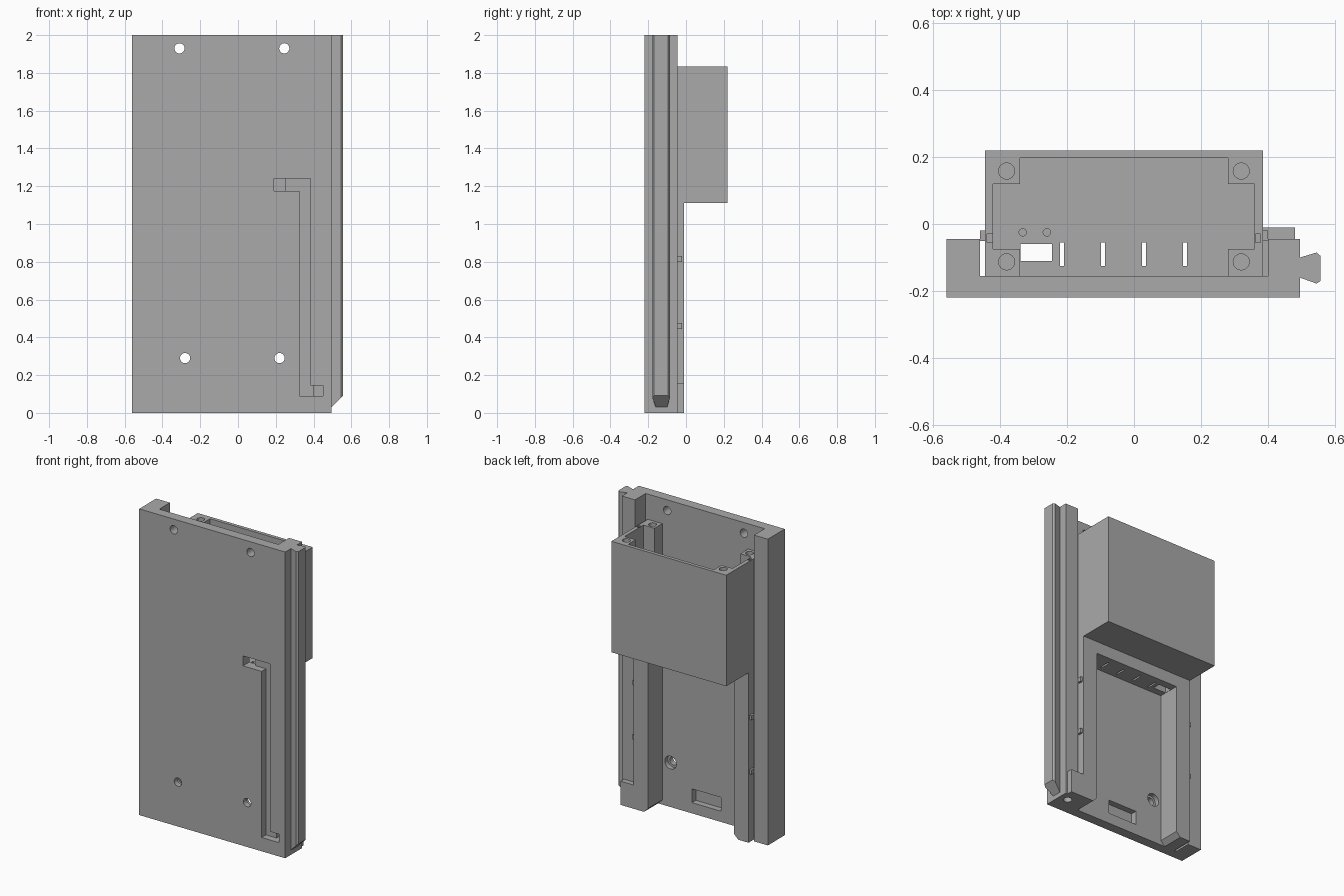
import bpy
import bmesh
import math

default = bpy.data.objects.get("Cube")
if default:
    bpy.data.objects.remove(default, do_unlink=True)

grey = bpy.data.materials.new("plain_grey")
grey.use_nodes = True
grey.diffuse_color = (0.4, 0.4, 0.4, 1)
grey.node_tree.nodes["Principled BSDF"].inputs["Base Color"].default_value = (0.4, 0.4, 0.4, 1)


def prism(name, points, low, high, axis="z"):
    """Extrude a flat outline along z (points are x, y) or y (points are x, z)."""
    bm = bmesh.new()
    place = (lambda p, t: (p[0], p[1], t)) if axis == "z" else (lambda p, t: (p[0], t, p[1]))
    face = bm.faces.new([bm.verts.new(place(p, low)) for p in points])
    new = bmesh.ops.extrude_face_region(bm, geom=[face])["geom"]
    for v in new:
        if isinstance(v, bmesh.types.BMVert):
            v.co["xyz".index(axis)] = high
    bmesh.ops.recalc_face_normals(bm, faces=bm.faces)
    mesh = bpy.data.meshes.new(name)
    bm.to_mesh(mesh)
    bm.free()
    mesh.materials.append(grey)
    ob = bpy.data.objects.new(name, mesh)
    bpy.context.collection.objects.link(ob)
    return ob


def box(name, x0, x1, y0, y1, z0, z1):
    return prism(name, [(x0, y0), (x1, y0), (x1, y1), (x0, y1)], z0, z1)


def rod(name, x, p, r, low, high, axis="z"):
    ring = [math.tau * i / 24 for i in range(24)]
    return prism(name, [(x + r * math.cos(a), p + r * math.sin(a)) for a in ring], low, high, axis)


def cut(ob, cutters):
    for c in cutters:
        c.hide_render = True
        mod = ob.modifiers.new("cut", "BOOLEAN")
        mod.operation = "DIFFERENCE"
        mod.solver = "EXACT"
        mod.object = c
        bpy.context.view_layer.objects.active = ob
        bpy.ops.object.modifier_apply(modifier=mod.name)
        bpy.data.objects.remove(c, do_unlink=True)


FRONT, INNER, RAIL, STRIP = -0.22, -0.155, -0.045, -0.01
LEFT, RIGHT = 0.385, -0.445
TOP, BOX_LOW, BOX_HIGH = 2.0, 1.11, 1.835

# Backplate with a raised rail along each long side
plate = prism("backplate", [(-0.56, FRONT), (0.495, FRONT), (0.495, RAIL), (0.40, RAIL),
                            (0.40, INNER), (-0.46, INNER), (-0.46, RAIL), (-0.56, RAIL)], 0, TOP)
cutters = []
for x, z in [(-0.31, 1.93), (0.245, 1.93), (-0.28, 0.29), (0.22, 0.29)]:
    cutters.append(rod("screw_hole", x, z, 0.027, -0.3, -0.1, "y"))
    if z < 1:
        cutters.append(rod("counterbore", x, z, 0.042, -0.185, -0.1, "y"))
# Cable channel in the front, with an opening at each end
cutters.append(prism("channel", [(0.19, 1.175), (0.325, 1.175), (0.325, 0.09), (0.45, 0.09),
                                 (0.45, 0.145), (0.385, 0.145), (0.385, 1.24), (0.19, 1.24)],
                     -0.3, -0.175, "y"))
cutters.append(box("channel_top_opening", 0.19, 0.25, -0.2, -0.1, 1.175, 1.24))
cutters.append(box("channel_end_opening", 0.402, 0.45, -0.2, -0.07, 0.09, 0.145))
cutters.append(rod("cable_exit", 0.435, -0.1, 0.026, -0.1, 0.12))
cutters.append(box("latch_pocket", -0.145, 0.065, -0.195, -0.1, 0.07, 0.16))
cut(plate, cutters)

# Dovetail tongue with a sloped lower end
tongue = prism("dovetail_tongue", [(0.495, -0.16), (0.545, -0.178), (0.556, -0.17),
                                   (0.556, -0.095), (0.545, -0.085), (0.495, -0.10)], 0.03, TOP)
cut(tongue, [prism("slope", [(0.48, 0.015), (0.58, 0.115), (0.58, 0.0)], -0.3, 0, "y")])

# Guide strips below the box, chamfered at the inner foot, with small ribs to the rails
for side, outer, inner, rail in [("left", LEFT, 0.28, 0.40), ("right", RIGHT, -0.34, -0.46)]:
    step = 0.03 if outer > inner else -0.03
    prism(side + "_guide_strip", [(outer, 0), (inner + step, 0), (inner, 0.03),
                                  (inner, BOX_LOW), (outer, BOX_LOW)], INNER, STRIP, "y")
    for z in (0.445, 0.80):
        box(side + "_rib", min(outer, rail), max(outer, rail), -0.05, -0.02, z, z + 0.03)

# Block over the lower end of the left rail
box("cable_block", LEFT, 0.48, RAIL, STRIP, 0, 0.155)
box("cable_block_filler", LEFT, 0.40, INNER, RAIL, 0, 0.155)

# Open-topped box with four corner posts
housing = box("housing", RIGHT, LEFT, INNER, 0.22, BOX_LOW, BOX_HIGH)
cavity = [(-0.34, -0.2), (0.28, -0.2), (0.28, -0.075), (0.36, -0.075), (0.36, 0.12), (0.28, 0.12),
          (0.28, 0.197), (-0.34, 0.197), (-0.34, 0.12), (-0.42, 0.12), (-0.42, -0.075), (-0.34, -0.075)]
cutters = [prism("cavity", cavity, BOX_LOW + 0.02, 2.1)]
for x in (-0.38, 0.32):
    for y in (-0.113, 0.158):
        cutters.append(rod("post_hole", x, y, 0.024, BOX_HIGH - 0.2, 2.1))
for x in (-0.43, 0.37):
    cutters.append(box("wall_notch", x - 0.008, x + 0.008, -0.055, -0.03, BOX_HIGH - 0.05, 2.1))


# Openings shared by the box floor and the shelf beneath it
def floor_openings():
    slots = [box("slot", x - 0.006, x + 0.006, -0.125, -0.055, 0.9, 1.2)
             for x in (-0.215, -0.093, 0.03, 0.152)]
    return slots + [box("plug_opening", -0.339, -0.245, -0.11, -0.06, 0.9, 1.2)]


cutters += floor_openings()
for x in (-0.332, -0.26):
    cutters.append(rod("pin_hole", x, -0.025, 0.011, BOX_LOW + 0.005, 1.2))
cut(housing, cutters)

shelf = box("floor_shelf", -0.34, 0.28, INNER, STRIP, 1.03, BOX_LOW)
cut(shelf, floor_openings())
